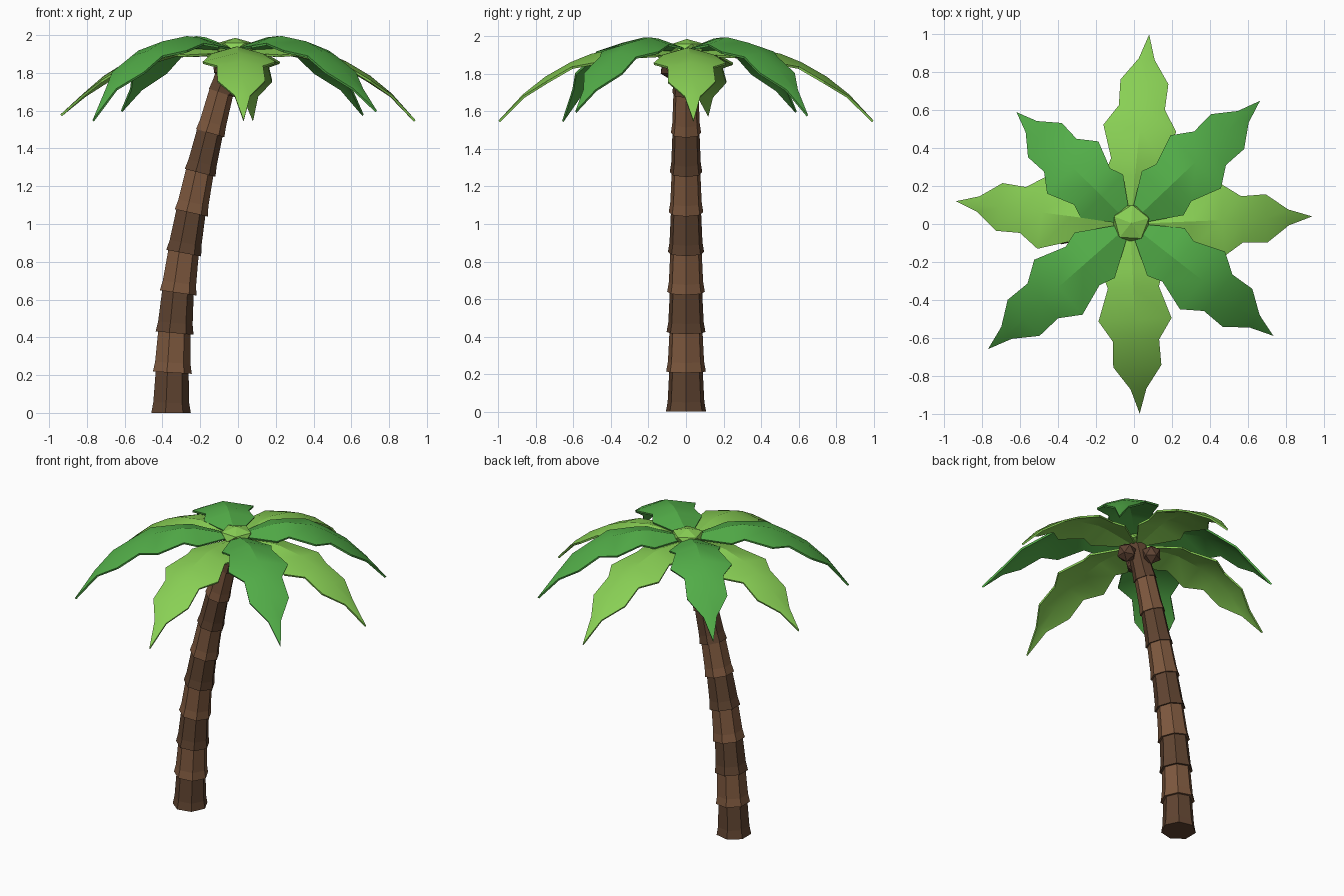
import bpy, bmesh, math
from mathutils import Vector, Matrix

if "Cube" in bpy.data.objects:
    bpy.data.objects.remove(bpy.data.objects["Cube"])


def material(name, rgb):
    m = bpy.data.materials.new(name)
    m.diffuse_color = (*rgb, 1)
    m.use_nodes = True
    m.node_tree.nodes["Principled BSDF"].inputs["Base Color"].default_value = m.diffuse_color
    return m


BARK = [material("dark_bark", (0.115, 0.057, 0.030)), material("light_bark", (0.205, 0.097, 0.048))]
LEAF = [material("light_leaf", (0.25, 0.63, 0.09)), material("dark_leaf", (0.085, 0.42, 0.065))]
NUT = material("nut_shell", (0.11, 0.055, 0.032))


def make(name, bm, mat, smooth=False):
    bmesh.ops.recalc_face_normals(bm, faces=bm.faces)
    me = bpy.data.meshes.new(name)
    bm.to_mesh(me)
    bm.free()
    me.materials.append(mat)
    ob = bpy.data.objects.new(name, me)
    bpy.context.collection.objects.link(ob)
    if smooth:
        bpy.ops.object.select_all(action='DESELECT')
        ob.select_set(True)
        bpy.context.view_layer.objects.active = ob
        bpy.ops.object.shade_smooth_by_angle(angle=math.radians(27))
    return ob


# Trunk: flared seven-sided segments stacked along a leaning curve
path = [(-0.36, 0), (-0.353, 0.213), (-0.341, 0.423), (-0.322, 0.636), (-0.292, 0.847),
        (-0.252, 1.06), (-0.205, 1.272), (-0.151, 1.482), (-0.09, 1.695), (-0.02, 1.91)]
SIDES = 7


def ring(bm, x, z, r, tilt):
    turn = Matrix.Rotation(tilt, 3, 'Y')
    return [bm.verts.new(Vector((x, 0, z)) + turn @ Vector(
        (r * math.cos(math.tau * k / SIDES), r * math.sin(math.tau * k / SIDES), 0)))
        for k in range(SIDES)]


for i in range(len(path) - 1):
    (x0, z0), (x1, z1) = path[i], path[i + 1]
    tilt = math.atan2(x1 - x0, z1 - z0)
    r = 0.110 - 0.0012 * i - 0.0004 * i * i
    bm = bmesh.new()
    rings = [ring(bm, x0, z0, r, tilt if i else 0),
             ring(bm, x0 + 0.25 * (x1 - x0), z0 + 0.25 * (z1 - z0), r * 0.91, tilt),
             ring(bm, x1, z1 + 0.01, r * 0.83, tilt)]
    for low, top in zip(rings, rings[1:]):
        for k in range(SIDES):
            n = (k + 1) % SIDES
            bm.faces.new((low[k], low[n], top[n], top[k]))
    bm.faces.new(rings[0][::-1])
    bm.faces.new(rings[-1])
    make(f"trunk_segment_{i + 1}", bm, BARK[i % 2])

# Fronds: jagged arched leaves, folded down along the midrib
CENTRE = Vector((-0.02, 0, 0))
# fraction of length, half width, fold slope, height of light leaf, height of dark leaf
stations = [(0.03, 0.025, 0.3, 1.915, 1.937), (0.25, 0.16, 0.28, 1.94, 1.988),
            (0.335, 0.135, 0.28, 1.94, 1.995), (0.505, 0.193, 0.25, 1.907, 1.967),
            (0.615, 0.122, 0.2, 1.862, 1.915), (0.75, 0.127, 0.2, 1.785, 1.83),
            (0.87, 0.042, 0.2, 1.69, 1.725)]
tips = [(0.94, 0.04, 1.55), (0.665, 0.65, 1.58), (0.08, 1.0, 1.55), (-0.62, 0.59, 1.60),
        (-0.94, 0.12, 1.58), (-0.77, -0.66, 1.55), (0.03, -1.0, 1.55), (0.735, -0.59, 1.60)]
for i, (tx, ty, tz) in enumerate(tips):
    dark = i % 2
    reach = Vector((tx, ty, 0)) - CENTRE
    side = Vector((-reach.y, reach.x, 0)).normalized()
    bm = bmesh.new()
    rows = []
    for f, w, fold, *heights in stations:
        mid = CENTRE + reach * f + Vector((0, 0, heights[dark]))
        rows.append([bm.verts.new(mid + side * w * s - Vector((0, 0, fold * w * abs(s))))
                     for s in (-1, 0, 1)])
    for a, b in zip(rows, rows[1:]):
        for k in (0, 1):
            bm.faces.new((a[k], b[k], b[k + 1], a[k + 1]))
    end = bm.verts.new((tx, ty, tz))
    for k in (0, 1):
        bm.faces.new((rows[-1][k], end, rows[-1][k + 1]))
    bm.normal_update()
    bmesh.ops.solidify(bm, geom=bm.faces[:], thickness=0.012)
    make(f"frond_{i + 1}", bm, LEAF[dark], smooth=True)


def ball(name, pos, r, squash, mat, spin=0):
    bm = bmesh.new()
    bmesh.ops.create_icosphere(bm, subdivisions=1, radius=r)
    bm.transform(Matrix.Translation(pos) @ Matrix.Diagonal((1, 1, squash, 1))
                 @ Matrix.Rotation(spin, 4, 'Z'))
    make(name, bm, mat)


# Crown bud and nuts
ball("crown_bud", (-0.015, 0.005, 1.937), 0.108, 0.45, LEAF[0], math.radians(15))
for i, deg in enumerate((0, 120, 240)):
    a = math.radians(deg)
    ball(f"nut_{i + 1}", (-0.03 + 0.09 * math.cos(a), 0.09 * math.sin(a), 1.83),
         0.064, 1, NUT, a)
